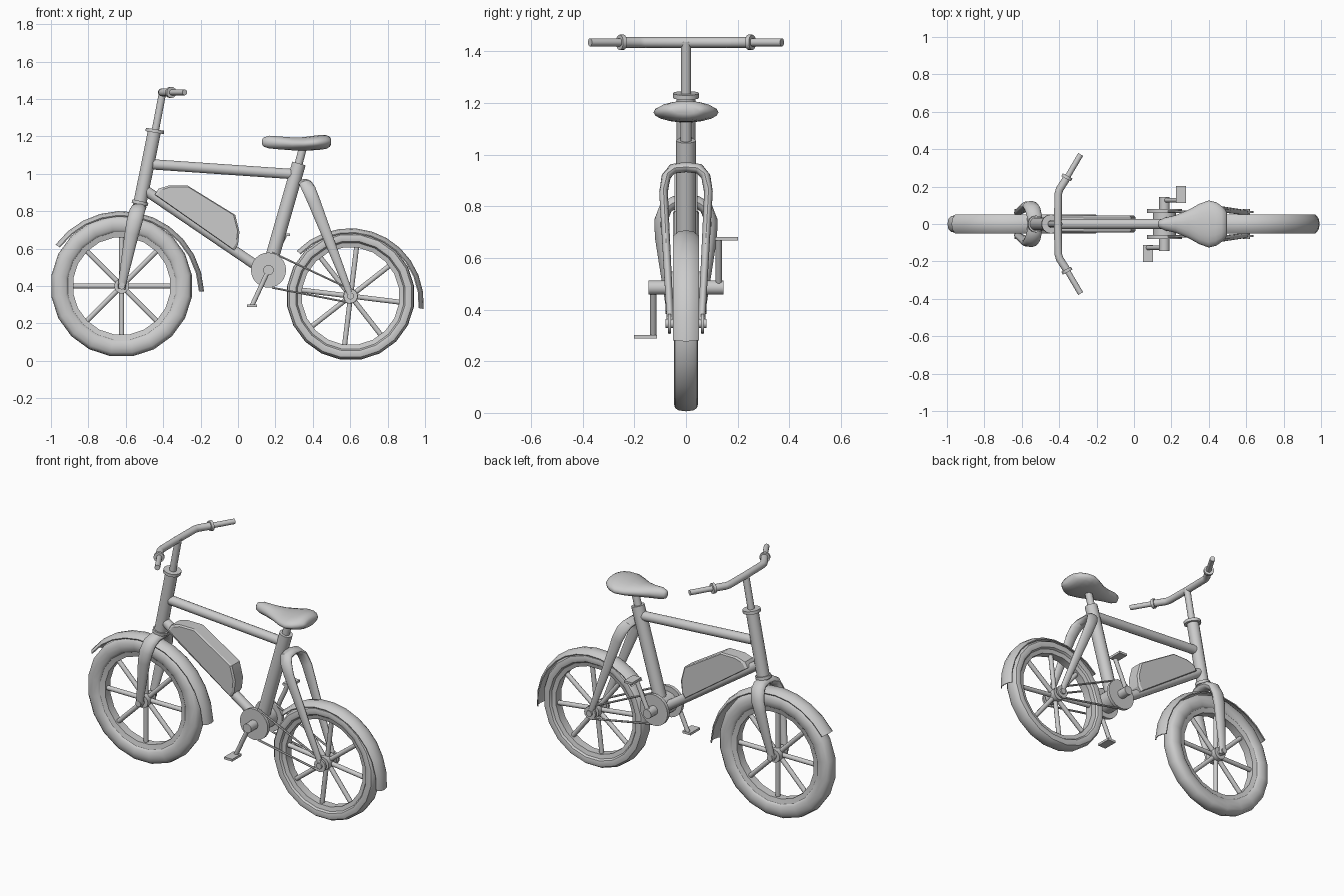
import bpy, bmesh, math
from mathutils import Vector

if "Cube" in bpy.data.objects:
    bpy.data.objects.remove(bpy.data.objects["Cube"])

X, Y, Z = Vector((1, 0, 0)), Vector((0, 1, 0)), Vector((0, 0, 1))


def finish(name, bm, angle=40):
    bmesh.ops.recalc_face_normals(bm, faces=bm.faces)
    me = bpy.data.meshes.new(name)
    bm.to_mesh(me)
    bm.free()
    me.shade_smooth()
    me.set_sharp_from_angle(angle=math.radians(angle))
    ob = bpy.data.objects.new(name, me)
    bpy.context.collection.objects.link(ob)
    return ob


def loft(bm, rings, caps=True, closed=False):
    """Skin a list of point rings."""
    vs = [[bm.verts.new(p) for p in ring] for ring in rings]
    n = len(vs[0])
    for i in range(len(vs) if closed else len(vs) - 1):
        a, b = vs[i], vs[(i + 1) % len(vs)]
        for k in range(n):
            bm.faces.new((a[k], a[(k + 1) % n], b[(k + 1) % n], b[k]))
    if caps and not closed:
        bm.faces.new(vs[0])
        bm.faces.new(vs[-1])


def tube(name, pts, radii, ref=Y, sides=14, angle=40, bm=None):
    """Round or oval tube along a path; radii are floats or (along ref, across) pairs."""
    own = bm is None
    bm = bm or bmesh.new()
    pts = [Vector(p) for p in pts]
    if not isinstance(radii, list):
        radii = [radii] * len(pts)
    rings = []
    for i, p in enumerate(pts):
        t = (pts[min(i + 1, len(pts) - 1)] - pts[max(i - 1, 0)]).normalized()
        u = (ref - t * ref.dot(t)).normalized()
        v = t.cross(u)
        r = radii[i] if isinstance(radii[i], tuple) else (radii[i], radii[i])
        rings.append([p + u * r[0] * math.cos(a) + v * r[1] * math.sin(a)
                      for a in (2 * math.pi * k / sides for k in range(sides))])
    loft(bm, rings)
    if own:
        return finish(name, bm, angle)


def mirrored(half):
    """Mirror a path in y; its last point lies on the centre plane."""
    return half + [(x, -y, z) for x, y, z in half[-2::-1]]


def wheel(name, c, outer, spin):
    cx, cz = c

    def ring_solid(part, profile, n=20):
        bm = bmesh.new()
        loft(bm, [[Vector((cx + r * math.cos(a), y, cz + r * math.sin(a))) for r, y in profile]
                  for a in (2 * math.pi * (k + .5) / n for k in range(n))], closed=True)
        finish(name + part, bm)

    # tyre with a rounded section, and rim
    inner = .282
    mid, h = (outer + inner) / 2, (outer - inner) / 2
    prof = []
    for k in range(12):
        a = 2 * math.pi * k / 12
        ca, sa = math.cos(a), math.sin(a)
        prof.append((mid + h * math.copysign(abs(ca) ** .8, ca),
                     .047 * math.copysign(abs(sa) ** .7, sa)))
    ring_solid("_tyre", prof)
    ring_solid("_rim", [(.262, -.025), (.262, .025), (.298, .034), (.298, -.034)])
    # spokes
    bm = bmesh.new()
    for k in range(8):
        a = spin + k * math.pi / 4
        d = Vector((math.cos(a), 0, math.sin(a)))
        o = Vector((cx, 0, cz))
        tube("", [o + d * .02, o + d * .275], .014, sides=10, bm=bm)
    finish(name + "_spokes", bm)
    # hub and axle
    tube(name + "_hub", [(cx, -.04, cz), (cx, .04, cz)], .04, X)
    tube(name + "_axle", [(cx, -.08, cz), (cx, .08, cz)], .018, X)


def fender(name, c, radii, a0, a1, n=11):
    """Crowned mudguard strip; radius runs through start, middle, end values."""
    bm = bmesh.new()
    rings = []
    for i in range(n + 1):
        t = i / n
        a = math.radians(a0 + (a1 - a0) * t)
        r = radii[0] * 2 * (t - .5) * (t - 1) + radii[1] * 4 * t * (1 - t) + radii[2] * 2 * t * (t - .5)
        sec = [(-.05, -.022), (-.03, -.006), (0, 0), (.03, -.006), (.05, -.022)]
        sec += [(y * .95, d - .006) for y, d in reversed(sec)]
        rings.append([Vector((c[0] + (r + d) * math.cos(a), y, c[1] + (r + d) * math.sin(a)))
                      for y, d in sec])
    loft(bm, rings)
    finish(name, bm, 30)


FRONT, REAR, BB = (-.622, .4), (.602, .346), (.163, .485)
wheel("front_wheel", FRONT, .38, 0)
wheel("rear_wheel", REAR, .344, math.radians(-7))
fender("front_fender", FRONT, (.417, .402, .442), 148, -4)
fender("rear_fender", REAR, (.376, .364, .397), 140, -10)

# frame tubes
tube("head_tube", [(-.447, 0, 1.226), (-.527, 0, .83)], .036)
tube("upper_collar", [(-.446, 0, 1.22), (-.443, 0, 1.238)], .051)
tube("lower_collar", [(-.526, 0, .836), (-.522, 0, .854)], .045)
tube("top_tube", [(-.455, 0, 1.05), (.3, 0, .998)], .028)
tube("down_tube", [(-.49, 0, .908), (BB[0], 0, .465)], .028)
tube("seat_tube", [(.326, 0, 1.055), (BB[0], 0, BB[1])], .038)
tube("seat_post", [(.35, 0, 1.15), (.318, 0, 1.03)], .022)

# fork and rear stays
fork = [(-.622, -.06, .385), (-.618, -.064, .42), (-.568, -.097, .68), (-.553, -.097, .745),
        (-.541, -.078, .795), (-.533, -.045, .815), (-.529, 0, .82)]
fr = [(.02, .014), (.022, .016), (.038, .024), (.042, .026), (.042, .026), (.04, .025), (.04, .025)]
tube("front_fork", mirrored(fork), fr + fr[-2::-1], X)
stay = [(.604, -.06, .335), (.59, -.062, .38), (.405, -.087, .855), (.38, -.077, .915),
        (.363, -.052, .945), (.357, 0, .952)]
sr = [(.016, .013), (.018, .014), (.034, .017), (.036, .018), (.036, .02), (.036, .02)]
tube("rear_stays", mirrored(stay), sr + sr[-2::-1], X)

# handlebar and grips
tube("stem", [(-.448, 0, 1.2), (-.402, 0, 1.44)], .02)
bar = [(-.357, -.25, 1.435), (-.398, -.185, 1.435), (-.405, -.16, 1.435), (-.407, 0, 1.435)]
tube("handlebar", mirrored(bar), .021, Z)
for s, side in ((-1, "left"), (1, "right")):
    tube(side + "_grip", [(-.36, s * .245, 1.435), (-.285, s * .372, 1.435)], .0155, Z)
    tube(side + "_grip_collar", [(-.363, s * .242, 1.435), (-.355, s * .257, 1.435)], .03, Z)

# saddle
seat = [(.128, 1.17, .008, .012), (.137, 1.17, .022, .025), (.165, 1.17, .034, .034),
        (.22, 1.165, .046, .035), (.29, 1.16, .075, .035), (.35, 1.16, .108, .036),
        (.4, 1.164, .126, .039), (.44, 1.168, .116, .04), (.47, 1.171, .095, .038),
        (.49, 1.172, .074, .028), (.498, 1.172, .056, .014)]
tube("seat", [(x, 0, z) for x, z, w, h in seat], [(w, h) for x, z, w, h in seat], Y, 18, 70)

# battery pack on the down tube
side_view = [(-.445, .888), (-.425, .92), (-.37, .937), (-.27, .937), (-.015, .78),
             (.008, .69), (0, .62), (-.02, .59)]
bm = bmesh.new()
loft(bm, [[Vector((-.2 + (x + .2) * k, y, .78 + (z - .78) * k)) for x, z in side_view]
          for y, k in ((-.045, .95), (-.037, 1), (.037, 1), (.045, .95))])
finish("battery", bm, 25)

# cranks, chainrings and pedals
bx, bz = BB
tube("bottom_bracket", [(bx, -.06, bz), (bx, .06, bz)], .062, X, 20)
tube("crank_axle", [(bx, -.145, bz), (bx, .145, bz)], .028, X)
for s, side in ((-1, "left"), (1, "right")):
    tube(side + "_chainring", [(bx, s * .06, bz), (bx, s * .08, bz)], .094, X, 24)
    tube(side + "_sprocket", [(REAR[0], s * .058, REAR[1]), (REAR[0], s * .07, REAR[1])], .038, X)
    px, pz = bx + s * .088, bz + s * .19
    tube(side + "_crank_arm", [(bx, s * .127, bz), (px, s * .127, pz)], .013, sides=10)
    bm = bmesh.new()
    bmesh.ops.create_cube(bm, size=1)
    bmesh.ops.scale(bm, vec=(.055, .09, .014), verts=bm.verts)
    bmesh.ops.translate(bm, vec=(px, s * .157, pz), verts=bm.verts)
    finish(side + "_pedal", bm)
    # chain runs
    bm = bmesh.new()
    for v in (-1, 1):
        tube("", [(bx + .02, s * .066, bz + v * .094), (REAR[0], s * .064, REAR[1] + v * .036)],
             .006, sides=6, bm=bm)
    finish(side + "_chain", bm)
